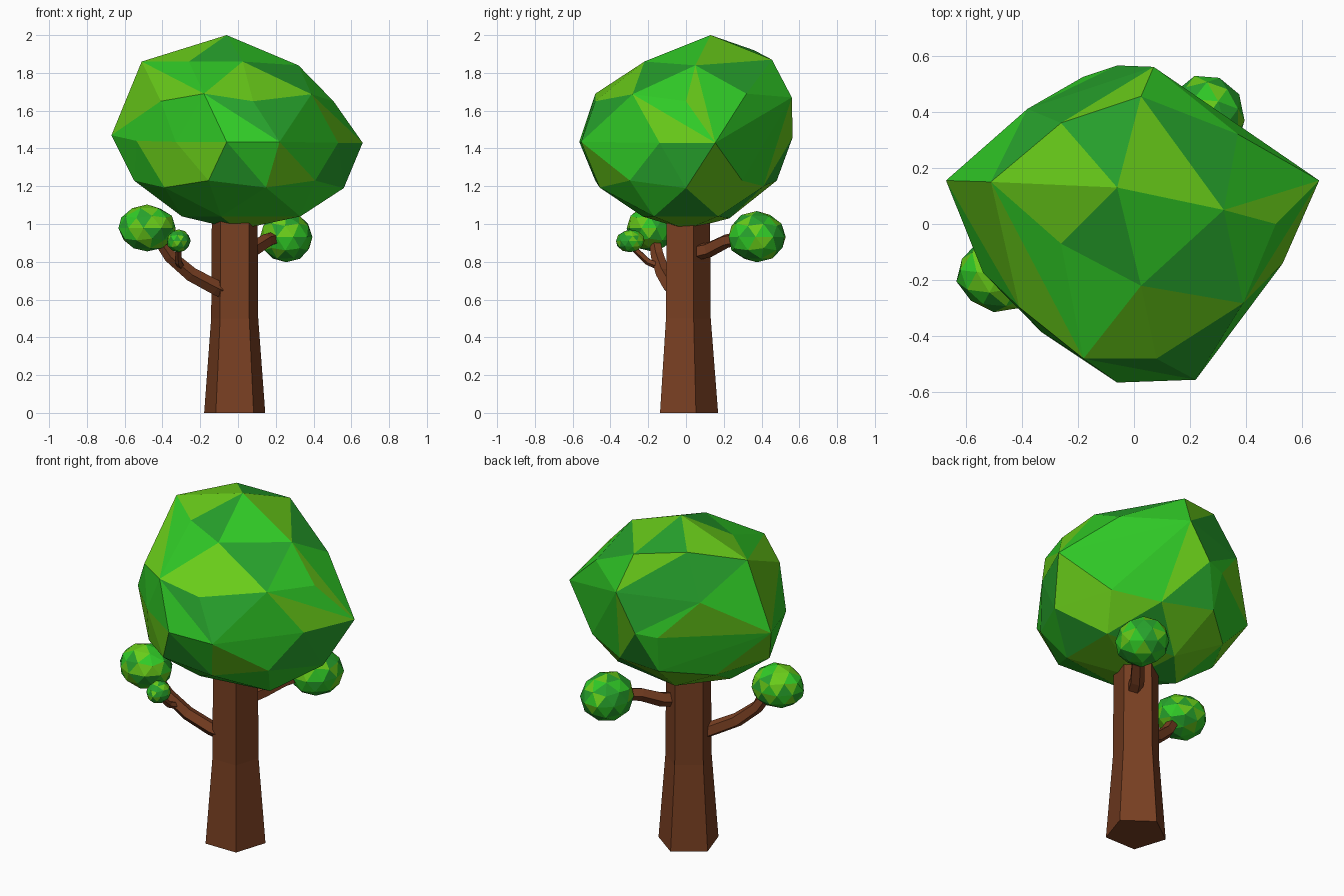
import bpy, bmesh, math, random
from mathutils import Vector, Matrix

if "Cube" in bpy.data.objects:
    bpy.data.objects.remove(bpy.data.objects["Cube"])

random.seed(4)


def material(name, rgb):
    m = bpy.data.materials.new(name)
    m.diffuse_color = (*rgb, 1)
    m.use_nodes = True
    m.node_tree.nodes["Principled BSDF"].inputs["Base Color"].default_value = m.diffuse_color
    return m


BARK = material("bark", (0.19, 0.05, 0.016))
GREENS = [material("leaf_green", (0.03, 0.6, 0.02)),
          material("leaf_lime", (0.14, 0.6, 0.01)),
          material("leaf_deep", (0.02, 0.36, 0.025))]


def finish(bm, name, mats):
    bmesh.ops.recalc_face_normals(bm, faces=bm.faces)
    for f in bm.faces:
        f.material_index = random.randrange(len(mats))
    me = bpy.data.meshes.new(name)
    bm.to_mesh(me)
    bm.free()
    for m in mats:
        me.materials.append(m)
    ob = bpy.data.objects.new(name, me)
    bpy.context.collection.objects.link(ob)
    return ob


def skin(bm, rings):
    """Bridge rings of vertices and cap both ends."""
    n = len(rings[0])
    for a, b in zip(rings, rings[1:]):
        for i in range(n):
            j = (i + 1) % n
            bm.faces.new((a[i], a[j], b[j], b[i]))
    bm.faces.new(rings[0][::-1])
    bm.faces.new(rings[-1])


def branch(name, path, radii, sides=5):
    bm = bmesh.new()
    pts = [Vector(p) for p in path]
    rings = []
    for i, (p, r) in enumerate(zip(pts, radii)):
        d = (pts[min(i + 1, len(pts) - 1)] - pts[max(i - 1, 0)]).normalized()
        u = d.cross(Vector((0.3, -0.6, 0.75))).normalized()
        v = d.cross(u)
        ang = [2 * math.pi * k / sides for k in range(sides)]
        rings.append([bm.verts.new(p + r * (u * math.cos(a) + v * math.sin(a))) for a in ang])
    skin(bm, rings)
    return finish(bm, name, [BARK])


def foliage(name, centre, radii, pulls=(), jitter=0.0, turn=0.0):
    """Icosphere ellipsoid, with nearby vertices pulled onto given corners."""
    bm = bmesh.new()
    bmesh.ops.create_icosphere(bm, subdivisions=2, radius=1)
    rot = Matrix.Rotation(turn, 3, 'Z')
    for v in bm.verts:
        p = rot @ v.co * (1 + random.uniform(-jitter, jitter))
        v.co = Vector(centre) + Vector([a * b for a, b in zip(p, radii)])
    free = list(bm.verts)
    for t in map(Vector, pulls):
        v = min(free, key=lambda w: (w.co - t).length)
        v.co = t
        free.remove(v)
    if pulls:
        # Rewrap so the pulled crown stays convex
        bmesh.ops.delete(bm, geom=bm.edges[:] + bm.faces[:], context='EDGES_FACES')
        res = bmesh.ops.convex_hull(bm, input=bm.verts)
        loose = [v for v in bm.verts if not v.link_faces]
        bmesh.ops.delete(bm, geom=loose, context='VERTS')
    return finish(bm, name, GREENS)


# Trunk: tapered pentagon, flat side to the front
bm = bmesh.new()
rings = []
for z, r in ((0, 0.17), (0.5, 0.131), (1.08, 0.127)):
    rings.append([bm.verts.new((-0.0175 + r * math.cos(a), r * math.sin(a), z))
                  for a in (math.radians(18 + 72 * k) for k in range(5))])
skin(bm, rings)
finish(bm, "trunk", [BARK])

# Branches
branch("left_branch",
       [(-0.06, -0.05, 0.64), (-0.12, -0.08, 0.665), (-0.25, -0.12, 0.735),
        (-0.36, -0.15, 0.83), (-0.44, -0.17, 0.95)],
       [0.045, 0.042, 0.04, 0.036, 0.03])
branch("left_twig",
       [(-0.30, -0.14, 0.775), (-0.315, -0.20, 0.80), (-0.315, -0.285, 0.88)],
       [0.02, 0.019, 0.016])
branch("right_branch",
       [(0.03, 0.03, 0.845), (0.08, 0.12, 0.865), (0.15, 0.21, 0.91), (0.23, 0.33, 0.935)],
       [0.045, 0.042, 0.038, 0.034])

# Crown: squashed ball with its uneven corners pulled out
corners = [
    (-0.06, 0.13, 2.0), (0.32, 0.05, 1.84), (0.025, -0.22, 1.86), (0.025, 0.455, 1.87),
    (-0.26, 0.36, 1.92), (-0.26, -0.07, 1.86), (-0.51, 0.15, 1.86), (-0.38, 0.41, 1.67),
    (0.07, 0.56, 1.67), (0.08, -0.48, 1.65), (-0.18, -0.48, 1.69), (0.37, 0.32, 1.69),
    (0.66, 0.155, 1.43), (0.53, -0.14, 1.43), (0.22, -0.555, 1.435), (-0.06, -0.565, 1.435),
    (-0.33, -0.385, 1.435), (-0.67, 0.155, 1.47), (-0.06, 0.565, 1.46), (0.28, 0.40, 1.44),
    (-0.18, 0.525, 1.45), (0.56, 0.0, 1.19), (-0.55, 0.0, 1.23), (0.15, 0.41, 1.2),
    (0.33, -0.17, 1.04), (0.33, 0.17, 1.04), (-0.09, -0.23, 1.04), (-0.09, 0.23, 1.03)]
foliage("crown", (0, 0, 1.44), (0.565, 0.565, 0.47), corners)

# Small leaf clusters at the branch tips
foliage("left_leaves", (-0.48, -0.18, 0.978), (0.152, 0.132, 0.122), jitter=0.03, turn=0.5)
foliage("twig_leaves", (-0.315, -0.295, 0.91), (0.064, 0.075, 0.06), jitter=0.03, turn=0.2)
foliage("right_leaves", (0.255, 0.375, 0.932), (0.142, 0.155, 0.133), jitter=0.03, turn=0.9)
